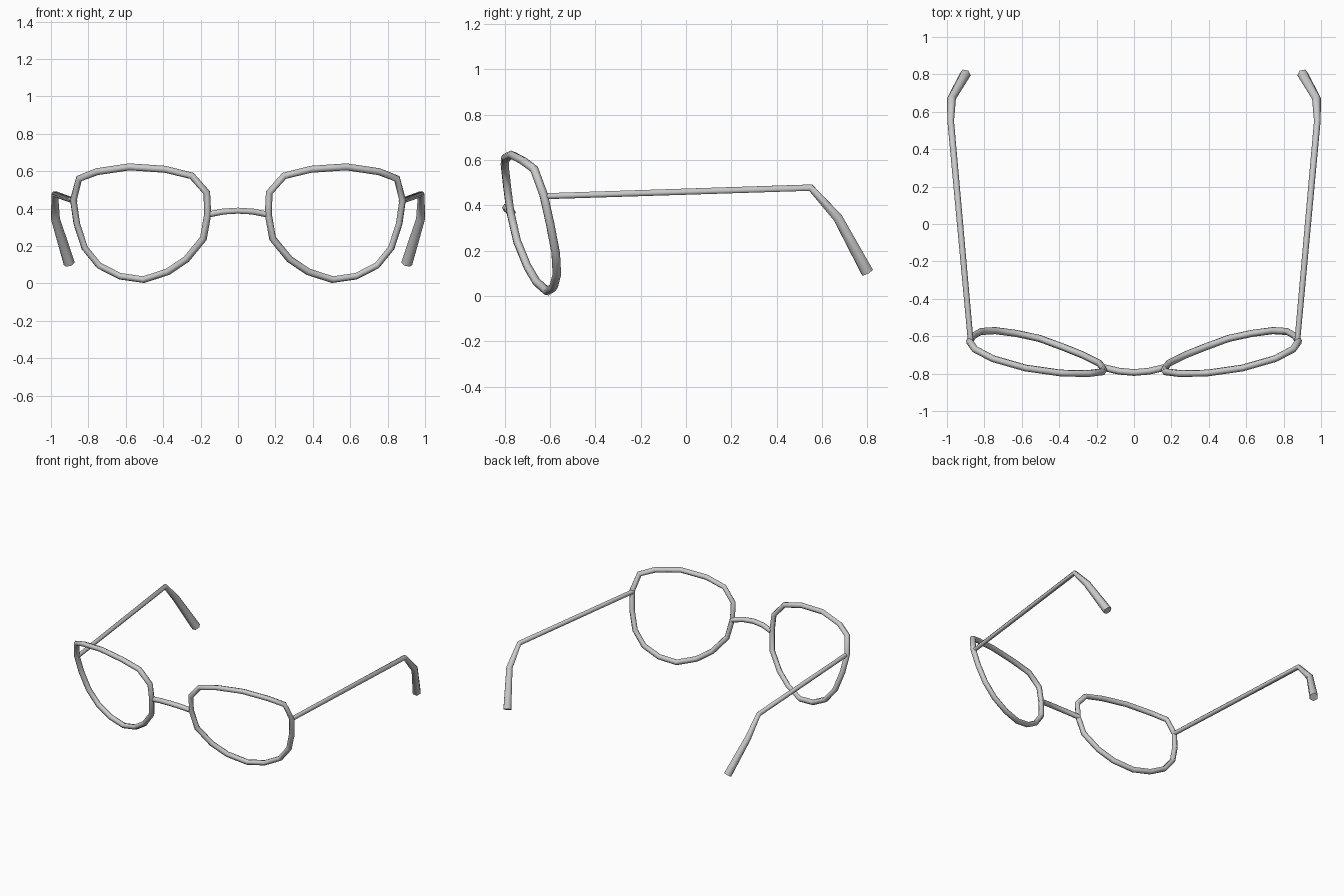
import bpy

if "Cube" in bpy.data.objects:
    bpy.data.objects.remove(bpy.data.objects["Cube"])


def tube(name, pts, radius, cyclic=False):
    """Six-sided tube along points; an optional 4th value scales the radius."""
    cu = bpy.data.curves.new(name + "_path", 'CURVE')
    cu.dimensions = '3D'
    cu.bevel_depth = radius
    cu.bevel_resolution = 1
    cu.use_fill_caps = True
    sp = cu.splines.new('POLY')
    sp.points.add(len(pts) - 1)
    for p, c in zip(sp.points, pts):
        p.co = (c[0], c[1], c[2], 1)
        p.radius = c[3] if len(c) > 3 else 1
    sp.use_cyclic_u = cyclic
    tmp = bpy.data.objects.new(name + "_path", cu)
    bpy.context.collection.objects.link(tmp)
    dg = bpy.context.evaluated_depsgraph_get()
    me = bpy.data.meshes.new_from_object(tmp.evaluated_get(dg))
    bpy.data.objects.remove(tmp)
    ob = bpy.data.objects.new(name, me)
    bpy.context.collection.objects.link(ob)
    bpy.ops.object.select_all(action='DESELECT')
    ob.select_set(True)
    bpy.context.view_layer.objects.active = ob
    bpy.ops.object.shade_smooth_by_angle(angle=1.1)
    return ob


def mirror(ob):
    ob.modifiers.new("mirror", 'MIRROR').use_mirror_merge = False


# Lens rims: tilted, wrapped loops
rim = [(.162, -.775, .37), (.167, -.79, .485), (.247, -.80, .575), (.39, -.797, .61),
       (.58, -.77, .623), (.755, -.72, .597), (.85, -.67, .56), (.88, -.628, .445),
       (.862, -.60, .32), (.82, -.575, .19), (.743, -.57, .095), (.63, -.585, .038),
       (.505, -.612, .02), (.375, -.66, .062), (.275, -.70, .13), (.185, -.745, .24)]
mirror(tube("lens_rims", rim, .019, True))

# Nose bridge
tube("bridge", [(-.16, -.768, .368), (-.08, -.787, .384), (0, -.794, .389),
                (.08, -.787, .384), (.16, -.768, .368)], .018)

# Temple arms with thickened, drooping ear tips
temple = [(.873, -.628, .44, .95), (.98, .55, .478, 1.1), (.976, .67, .345, 1.5),
          (.902, .80, .105, 1.9)]
mirror(tube("temples", temple, .016))
